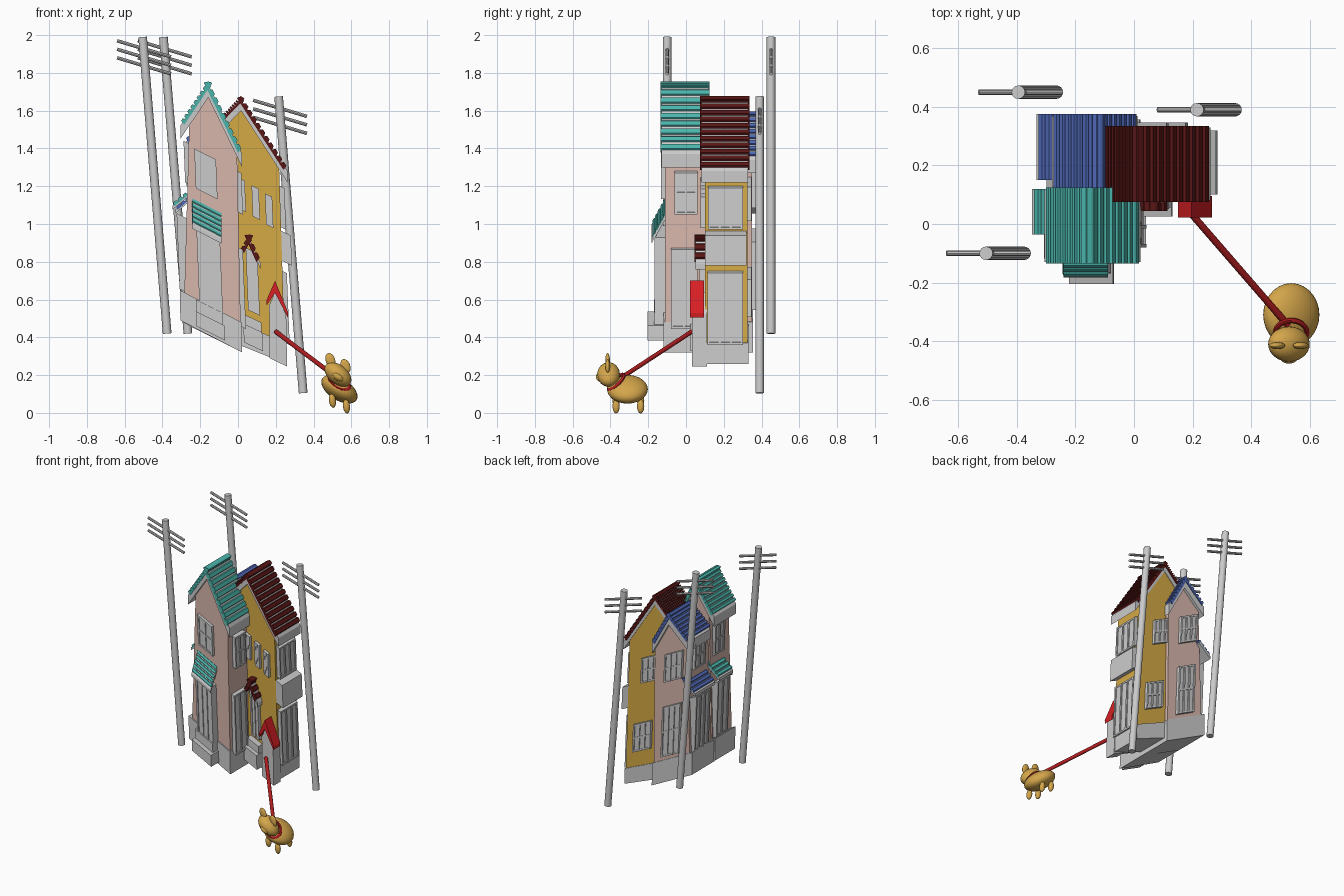
import bpy, bmesh, math
from mathutils import Vector, Matrix

if "Cube" in bpy.data.objects:
    bpy.data.objects.remove(bpy.data.objects["Cube"])

SLOPE, LEAN = 0.5, 0.04   # the whole street is skewed downhill


def material(name, r, g, b):
    m = bpy.data.materials.new(name)
    m.use_nodes = True
    m.diffuse_color = (r, g, b, 1)
    m.node_tree.nodes["Principled BSDF"].inputs["Base Color"].default_value = (r, g, b, 1)
    return m


GREY = material("pale_grey", .6, .6, .6)
PINK = material("dusty_pink", .68, .47, .41)
YELLOW = material("ochre_yellow", .66, .40, .06)
TEAL = material("teal_tile", .07, .46, .41)
BLUE = material("blue_tile", .08, .14, .48)
MAROON = material("maroon_tile", .10, .008, .008)
RED = material("bright_red", .68, .014, .018)
ROPE = material("rope_red", .42, .012, .014)
FUR = material("golden_fur", .66, .38, .07)


def build(name, mat, prisms):
    """One object from a list of (outline points, extrusion vector)."""
    bm = bmesh.new()
    for pts, d in prisms:
        face = bm.faces.new([bm.verts.new(p) for p in pts])
        ext = bmesh.ops.extrude_face_region(bm, geom=[face], use_keep_orig=True)
        moved = [v for v in ext["geom"] if isinstance(v, bmesh.types.BMVert)]
        bmesh.ops.translate(bm, verts=moved, vec=Vector(d))
    bmesh.ops.recalc_face_normals(bm, faces=bm.faces)
    me = bpy.data.meshes.new(name)
    bm.to_mesh(me)
    bm.free()
    me.materials.append(mat)
    ob = bpy.data.objects.new(name, me)
    bpy.context.collection.objects.link(ob)
    return ob


def front(pts, y0, y1):
    return [(x, y0, z) for x, z in pts], (0, y1 - y0, 0)


def skew(x, y, z, w, d, h):
    """Skewed box by centre and size."""
    pts = [(x + a * w / 2 - LEAN * b * h / 2, z + b * h / 2 - SLOPE * a * w / 2)
           for a, b in ((-1, -1), (1, -1), (1, 1), (-1, 1))]
    return front(pts, y - d / 2, y + d / 2)


def window(name, x, y, z, w, h, side=False, cols=2, rows=2, depth=.03):
    """Panel with a raised frame and glazing bars; side=True faces along x."""
    def piece(u, v, pw, ph, dep):
        if side:
            return skew(x - LEAN * v, y + u, z + v, dep, pw, ph)
        return skew(x + u - LEAN * v, y, z + v - SLOPE * u, pw, dep, ph)
    b = .012
    parts = [piece(0, 0, w, h, depth)]
    for i in range(cols + 1):
        parts.append(piece((i / cols - .5) * (w - b), 0, b, h, depth + .014))
    for j in range(rows + 1):
        parts.append(piece(0, (j / rows - .5) * (h - b), w, b, depth + .012))
    build(name, GREY, parts)


def tiles(name, a, b, d, n, mat, bump=.016):
    """Corrugated sheet from ridge a to eave b, swept along d."""
    a, b, d = Vector(a), Vector(b), Vector(d)
    nor = (b - a).cross(d).normalized()
    nor = nor if nor.z > 0 else -nor
    pts = []
    for i in range(n):
        for t, h in ((0, 0), (.2, 1), (.75, 1), (.95, 0)):
            pts.append(a.lerp(b, (i + t) / n) + nor * (h * bump - bump))
    pts += [b - nor * bump * 1.6, a - nor * bump * 1.6]
    build(name, mat, [(pts, d)])


def roof(name, left, apex, right, y0, y1, mat, n, t=.07):
    drop = lambda p, k: (p[0], p[1] - k)
    chev = [drop(p, .02) for p in (left, apex, right)]
    chev += [drop(p, .02 + t) for p in (right, apex, left)]
    build(name + "_trim", GREY, [front(chev, y0 + .006, y1 - .006)])
    for side, eave in (("left", right), ("right", left)):
        tiles(f"{name}_{side}_tiles", (apex[0], y0, apex[1]), (eave[0], y0, eave[1]),
              (0, y1 - y0, 0), n, mat)


def awning(name, a, b, d, n, mat):
    tiles(name, a, b, d, n, mat, .012)
    low = Vector((0, 0, -.014))
    a, b = Vector(a) + low, Vector(b) + low
    build(name + "_board", GREY, [([a, b, b + low * 1.5, a + low * 1.5], d)])


# Pink front house
build("pink_house_walls", PINK, [front(
    [(-.285, .6), (.015, .43), (-.005, 1.36), (-.155, 1.69), (-.258, 1.53)], -.11, .11)])
build("pink_house_base", GREY, [front(
    [(-.305, .49), (.022, .32), (.018, .48), (-.308, .65)], -.118, .11)])
roof("pink_house_roof", (-.305, 1.54), (-.158, 1.76), (.022, 1.39), -.135, .125, TEAL, 9)
window("pink_house_upper_window", -.17, -.11, 1.265, .115, .21)
window("pink_house_door_bay", -.15, -.13, .75, .125, .42, cols=3, rows=1, depth=.06)
awning("front_awning", (-.24, -.11, 1.14), (-.24, -.182, 1.01), (.152, 0, -.078), 5, TEAL)
build("pink_house_steps", GREY, [skew(-.145, -.155, .46, .15, .1, .08),
                                 skew(-.15, -.14, .5, .14, .06, .13)])
window("pink_house_right_upper_window", 0, 0, 1.17, .12, .22, True)
window("pink_house_right_lower_window", .012, -.01, .665, .14, .42, True, 2, 1)
window("pink_house_left_upper_window", -.262, .02, 1.32, .11, .22, True)
window("pink_house_left_bay", -.285, .035, .84, .13, .4, True, 2, 1, .05)
awning("pink_house_left_awning", (-.25, -.035, 1.19), (-.348, -.035, 1.11), (0, .155, 0), 4, TEAL)

# Pink rear house with blue roof
build("rear_house_walls", PINK, [front(
    [(-.275, .6), (.01, .45), (-.0, 1.33), (-.12, 1.53), (-.25, 1.4)], .1, .35)])
build("rear_house_base", GREY, [front(
    [(-.295, .48), (.022, .32), (.018, .48), (-.298, .64)], .1, .356)])
roof("rear_house_roof", (-.28, 1.45), (-.12, 1.6), (.012, 1.36), .12, .375, BLUE, 8)
window("rear_house_back_upper_window", -.155, .35, 1.22, .14, .2, cols=3)
window("rear_house_back_lower_window", -.135, .35, .76, .14, .36, cols=3)
window("rear_house_left_upper_window", -.255, .23, 1.28, .12, .18, True)
window("rear_house_left_bay", -.275, .25, .82, .16, .4, True, 3, 1, .05)
awning("rear_house_left_awning", (-.24, .15, 1.17), (-.332, .15, 1.09), (0, .225, 0), 4, BLUE)

# Yellow house
SLOPE = .47
build("yellow_house_walls", YELLOW, [front(
    [(-.07, .45), (.248, .34), (.218, 1.29), (.014, 1.61), (-.08, 1.5)], .1, .325)])
build("yellow_house_base", GREY, [front(
    [(-.07, .39), (.255, .26), (.252, .37), (-.07, .51)], .092, .332)])
roof("yellow_house_roof", (-.1, 1.56), (.016, 1.68), (.262, 1.3), .075, .335, MAROON, 11, .06)
for i, (x, z) in enumerate(((.02, 1.155), (.094, 1.113), (.165, 1.07))):
    window(f"yellow_house_upper_window_{i + 1}", x, .1, z, .038, .165, rows=2)
window("yellow_house_back_upper_window", .045, .325, 1.14, .14, .18, cols=3)
window("yellow_house_back_lower_window", .11, .325, .64, .14, .2, cols=3)
window("yellow_house_right_upper_window", .228, .208, 1.09, .185, .22, True, 3, 1)
window("yellow_house_right_lower_window", .244, .208, .56, .19, .38, True, 3, 1)
build("balcony", GREY, [skew(.25, .21, .875, .065, .22, .16)])
window("yellow_house_door", .078, .098, .695, .062, .33, cols=2, rows=1, depth=.04)
roof("porch_roof", (.01, .86), (.058, .95), (.12, .81), .045, .11, MAROON, 3, .03)
build("yellow_house_steps", GREY, [skew(.08, .065, .4, .1, .08, .1),
                                   skew(.08, .08, .45, .09, .05, .1)])

# Kennel
build("kennel_walls", GREY, [front(
    [(.168, .29), (.26, .245), (.255, .52), (.196, .64), (.165, .57)], .032, .11)])
build("kennel_roof", RED, [front(
    [(.15, .595), (.196, .70), (.266, .53), (.264, .505), (.196, .635), (.152, .57)], .022, .095)])


# Round parts
def finish(ob, name, mat):
    ob.name = ob.data.name = name
    ob.data.materials.append(mat)
    bpy.ops.object.shade_smooth_by_angle(angle=math.radians(40))
    return ob


def rod(name, p, q, r, mat, sides=16):
    p, q = Vector(p), Vector(q)
    bpy.ops.mesh.primitive_cylinder_add(
        vertices=sides, radius=r, depth=(q - p).length, location=(p + q) / 2,
        rotation=(q - p).to_track_quat('Z', 'Y').to_euler())
    return finish(bpy.context.object, name, mat)


# Utility poles with three crossbars
for i, (x, y, top) in enumerate(((-.505, -.1, 1.99), (-.395, .45, 1.99), (.215, .39, 1.675))):
    rod(f"utility_pole_{i + 1}", (x, y, top), (x + .13, y, top - 1.57), .023, GREY)
    for j in range(3):
        z = top - .065 - .045 * j
        rod(f"pole_{i + 1}_crossbar_{j + 1}", (x - .135, y, z + .045),
            (x + .15, y, z - .04), .009, GREY, 8)

# Dog, skewed like the street
TILT = Matrix.Identity(4)
TILT[2][0] = -.4
DOG = Vector((.537, 0, 0))


def blob(name, x, y, z, size, rot=0):
    bpy.ops.mesh.primitive_uv_sphere_add(segments=28, ring_count=16, radius=1)
    ob = bpy.context.object
    ob.data.transform(Matrix.Translation(DOG) @ TILT @ Matrix.Translation((x, y, z))
                      @ Matrix.Rotation(rot, 4, 'X') @ Matrix.Diagonal((*size, 1)))
    return finish(ob, name, FUR)


blob("dog_body", 0, -.31, .125, (.096, .108, .065))
blob("dog_head", -.008, -.41, .2, (.071, .06, .058))
blob("dog_snout", -.008, -.455, .188, (.03, .022, .022))
for side, s in (("right", -1), ("left", 1)):
    blob(f"dog_{side}_ear", s * .04 - .008, -.415, .26, (.027, .012, .036))
    for end, y in (("front", -.37), ("back", -.24)):
        blob(f"dog_{end}_{side}_leg", s * .037, y, .05, (.019, .019, .037))
bpy.ops.mesh.primitive_torus_add(major_radius=.053, minor_radius=.009,
                                 major_segments=32, minor_segments=8)
collar = bpy.context.object
collar.data.transform(Matrix.Translation(DOG) @ TILT @ Matrix.Translation((0, -.37, .163))
                      @ Matrix.Rotation(math.radians(40), 4, 'X'))
finish(collar, "dog_collar", ROPE)
rod("leash", (.2, .03, .43), (.525, -.345, .185), .012, ROPE, 12)
